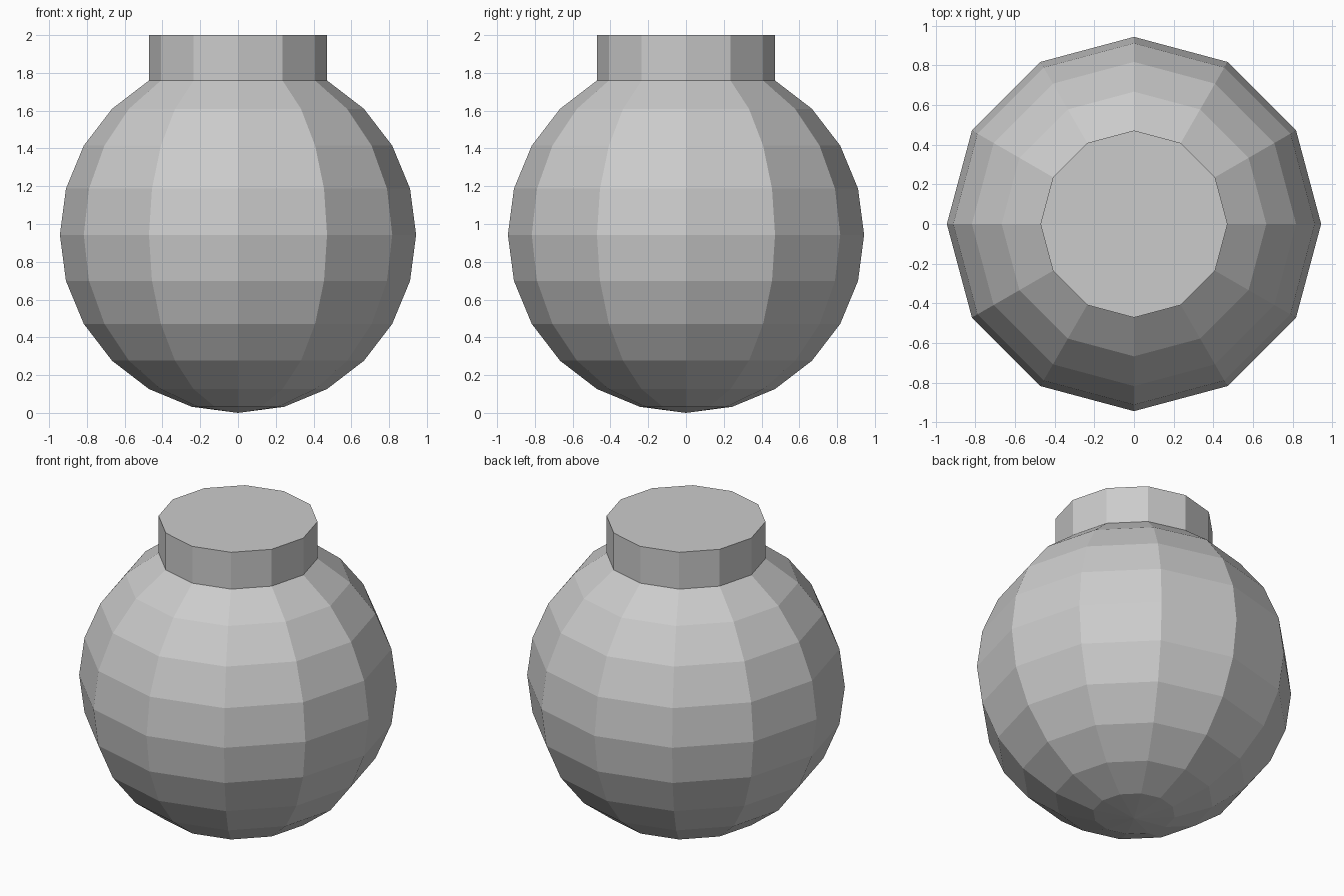
import bpy, bmesh
from mathutils import Matrix

if "Cube" in bpy.data.objects:
    bpy.data.objects.remove(bpy.data.objects["Cube"])

R = 0.943      # body radius
TOP = 2.0      # height of the flat neck top

# Round 12-sided flask body, resting on its lower pole
bm = bmesh.new()
bmesh.ops.create_uvsphere(bm, u_segments=12, v_segments=12, radius=R,
                          matrix=Matrix.Translation((0, 0, R)))

# Remove the two top rings to open the shoulder
cut = R * (1 + 0.75 ** 0.5)
bmesh.ops.delete(bm, geom=[v for v in bm.verts if v.co.z > cut + 0.01], context='VERTS')

# Straight neck raised from the opening, closed with a flat cap
rim = [e for e in bm.edges if e.is_boundary]
neck = bmesh.ops.extrude_edge_only(bm, edges=rim)["geom"]
for v in neck:
    if isinstance(v, bmesh.types.BMVert):
        v.co.z = TOP
bmesh.ops.holes_fill(bm, edges=[e for e in bm.edges if e.is_boundary], sides=0)
bmesh.ops.recalc_face_normals(bm, faces=bm.faces)

mesh = bpy.data.meshes.new("round_flask")
bm.to_mesh(mesh)
bm.free()
bpy.context.collection.objects.link(bpy.data.objects.new("round_flask", mesh))
